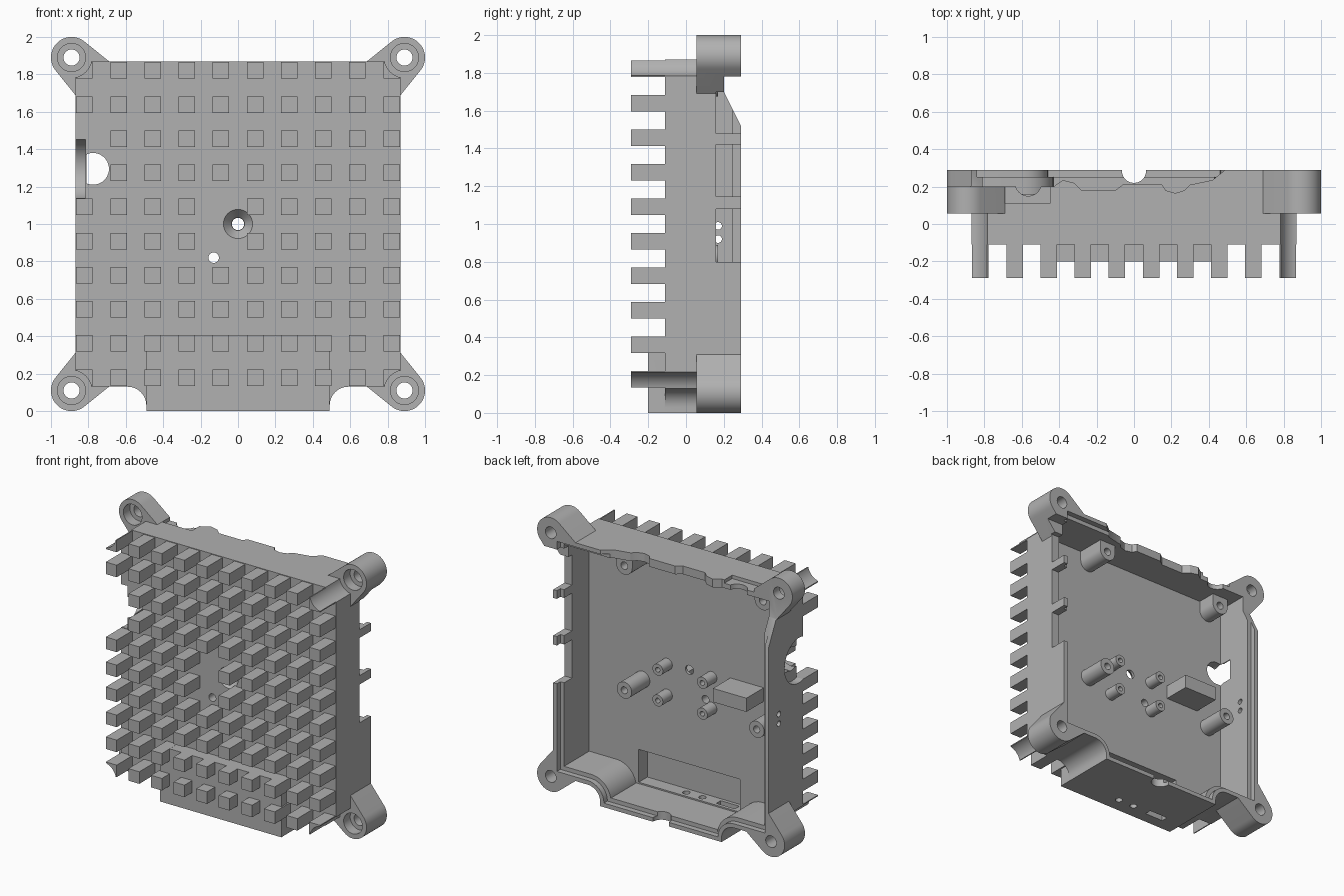
import bpy, bmesh, math
from mathutils import Vector

if "Cube" in bpy.data.objects:
    bpy.data.objects.remove(bpy.data.objects["Cube"], do_unlink=True)

grey = bpy.data.materials.new("cast_grey")
grey.use_nodes = True
COLOR = (0.44, 0.44, 0.44, 1)
grey.diffuse_color = COLOR
grey.node_tree.nodes["Principled BSDF"].inputs["Base Color"].default_value = COLOR


def place(axis, u, w, t):
    return Vector({"x": (t, u, w), "y": (u, t, w), "z": (u, w, t)}[axis])


def finish(name, bm):
    bmesh.ops.recalc_face_normals(bm, faces=bm.faces)
    mesh = bpy.data.meshes.new(name)
    bm.to_mesh(mesh)
    bm.free()
    mesh.materials.append(grey)
    ob = bpy.data.objects.new(name, mesh)
    bpy.context.collection.objects.link(ob)
    return ob


def prism(name, pts, axis, a, b, pts_end=None):
    """Extrude a flat outline along an axis, optionally to another outline."""
    bm = bmesh.new()
    lo = [bm.verts.new(place(axis, u, w, a)) for u, w in pts]
    hi = [bm.verts.new(place(axis, u, w, b)) for u, w in (pts_end or pts)]
    bm.faces.new(lo)
    bm.faces.new(hi)
    for i in range(len(lo)):
        j = (i + 1) % len(lo)
        bm.faces.new((lo[i], lo[j], hi[j], hi[i]))
    return finish(name, bm)


def ring(u, w, r, n=40):
    return [(u + r * math.cos(math.tau * i / n), w + r * math.sin(math.tau * i / n)) for i in range(n)]


def cyl(name, axis, u, w, r, a, b, r_end=None):
    return prism(name, ring(u, w, r), axis, a, b, ring(u, w, r_end or r))


def box(name, x, y, z):
    return prism(name, [(x[0], z[0]), (x[1], z[0]), (x[1], z[1]), (x[0], z[1])], "y", *y)


def combine(target, tool, op="DIFFERENCE"):
    mod = target.modifiers.new("bool", "BOOLEAN")
    mod.operation, mod.solver, mod.object = op, "EXACT", tool
    bpy.context.view_layer.objects.active = target
    bpy.ops.object.modifier_apply(modifier=mod.name)
    bpy.data.objects.remove(tool, do_unlink=True)


def smooth(ob):
    bpy.ops.object.select_all(action="DESELECT")
    ob.select_set(True)
    bpy.context.view_layer.objects.active = ob
    bpy.ops.object.shade_smooth_by_angle(angle=math.radians(30))


def outline(t):
    """Housing outline inset by t, with the filleted bulge at the bottom."""
    right = [(0.87 - t, 1.87 - t), (0.87 - t, 0.13 + t)]
    for i in range(9):
        a = math.pi / 2 * (1 + i / 8)
        right.append((0.59 + (0.1 + t) * math.cos(a), 0.03 + (0.1 + t) * math.sin(a)))
    right.append((0.49 - t, t))
    return right + [(-x, z) for x, z in reversed(right)]


# Housing solid with its front bulge
body = prism("housing", outline(0), "y", -0.11, 0.29)
combine(body, box("bulge", (-0.49, 0.49), (-0.2, 0), (0, 0.405)), "UNION")

# Four screw ears
CORNERS = [(sx, sz) for sx in (-1, 1) for sz in (-1, 1)]
for sx, sz in CORNERS:
    pts = [(0.69, 0.69), (0.87, 0.69)]
    for i in range(25):
        a = math.radians(45 - 84 + 168 * i / 24)
        pts.append((0.89 + 0.11 * math.cos(a), 0.89 + 0.11 * math.sin(a)))
    pts.append((0.69, 0.87))
    combine(body, prism("ear", [(sx * u, 1 + sz * w) for u, w in pts], "y", 0.055, 0.29), "UNION")

# Cavity, rim ledge and pocket behind the bulge
cuts = [
    prism("cavity", outline(0.06), "y", -0.04, 0.4),
    prism("ledge", outline(0.03), "y", 0.25, 0.4),
    box("pocket", (-0.41, 0.41), (-0.14, 0.1), (0.07, 0.31)),
]

# Ear screw holes and counterbores
for sx, sz in CORNERS:
    u, w = sx * 0.89, 1 + sz * 0.89
    cuts += [
        cyl("hole", "y", u, w, 0.043, -0.4, 0.4),
        cyl("bore", "y", u, w, 0.075, 0, 0.13),
        cyl("clearance", "y", u, w, 0.108, -0.4, 0.055),
    ]

# Openings in the left wall, leaving two narrow tabs
for z0, z1, y in ((0.8, 1.08, 0.16), (1.145, 1.42, 0.16), (1.48, 1.7, 0.16), (1.69, 1.78, 0.2)):
    cuts.append(box("opening", (0.78, 1.1), (y, 0.4), (z0, z1)))

# Sloped right wall and uneven top edge
cuts.append(prism("slope", [(0.29, 1.52), (0.2, 1.7), (0.2, 2.1), (0.4, 2.1), (0.4, 1.52)], "x", -1.1, -0.7))
TOP = [(-0.72, 0.2), (-0.43, 0.2), (-0.38, 0.235), (-0.32, 0.22), (-0.28, 0.18), (-0.1, 0.18),
       (-0.06, 0.21), (0.15, 0.21), (0.17, 0.18), (0.22, 0.165), (0.27, 0.18), (0.3, 0.21),
       (0.42, 0.235), (0.5, 0.3), (0.5, 0.4), (-0.72, 0.4)]
cuts += [
    prism("top_edge", TOP, "z", 1.7, 2.1),
    box("top_recess", (-0.69, -0.45), (0.11, 0.3), (1.845, 1.95)),
    cyl("top_notch", "z", -0.565, 0.22, 0.07, 1.75, 1.95),
]

# Cable port in the right wall
cuts += [
    cyl("plug_recess", "x", -0.06, 1.295, 0.165, -1, -0.815),
    cyl("plug_hole", "x", -0.05, 1.295, 0.085, -1, -0.75),
    cyl("port_hole", "y", -0.775, 1.295, 0.085, -0.3, 0.06),
]

# Small drilled holes, bottom slot and notch
cuts += [
    cyl("countersink", "y", 0, 1, 0.095, -0.13, -0.06, 0.035),
    cyl("centre_hole", "y", 0, 1, 0.033, -0.2, 0.1),
    cyl("side_hole", "y", -0.13, 0.82, 0.028, -0.2, 0.1),
    cyl("bottom_notch", "z", 0, 0.285, 0.065, -0.1, 0.15),
    box("bottom_slot", (-0.35, -0.2), (-0.115, -0.065), (-0.1, 0.15)),
]
cuts += [cyl("bottom_hole", "z", x, -0.09, 0.025, -0.1, 0.15) for x in (0.06, -0.07)]
cuts += [cyl("wall_hole", "x", 0.17, z, 0.02, -1, -0.7) for z in (0.99, 0.92)]
for tool in cuts:
    combine(body, tool)
smooth(body)

# Heat sink pins in a ten by ten grid
bm = bmesh.new()
STEP, HALF = 0.1825, 0.044
for i in range(10):
    for j in range(10):
        x, z = (i - 4.5) * STEP, 1 + (j - 4.5) * STEP
        if (i == 0 and j in (6, 7)) or (i == 4 and j in (4, 5)):
            continue
        back = -0.19 if j < 2 and abs(x) < 0.4 else -0.1
        cube = bmesh.ops.create_cube(bm, size=1)["verts"]
        for v in cube:
            v.co = Vector((x + v.co.x * 2 * HALF, -0.29 if v.co.y < 0 else back, z + v.co.z * 2 * HALF))
pins = finish("heat_sink_pins", bm)
for sx, sz in CORNERS:
    combine(pins, cyl("clearance", "y", sx * 0.89, 1 + sz * 0.89, 0.108, -0.4, 0.055))
smooth(pins)


# Hollow standoffs on the inner floor
def standoff(name, x, z, r, top, rib=False):
    post = cyl(name, "y", x, z, r, -0.05, top)
    if rib:
        combine(post, box("rib", (x - r, x + r), (-0.05, top), (z, 1.83)), "UNION")
    combine(post, cyl("bore", "y", x, z, r * 0.42, top - 0.1, top + 0.1))
    smooth(post)


for x in (-0.18, 0.18):
    for z in (0.77, 0.995):
        standoff("small_standoff", x, z, 0.042, 0.07)
for x in (-0.69, 0.38):
    standoff("tall_standoff", x, 0.83, 0.06, 0.17)
    standoff("top_standoff", x, 1.74, 0.065, 0.17 if x > 0 else 0.1, True)

# Contact block on the inner floor
box("contact_block", (-0.6, -0.33), (-0.05, 0.16), (0.93, 1.03))
